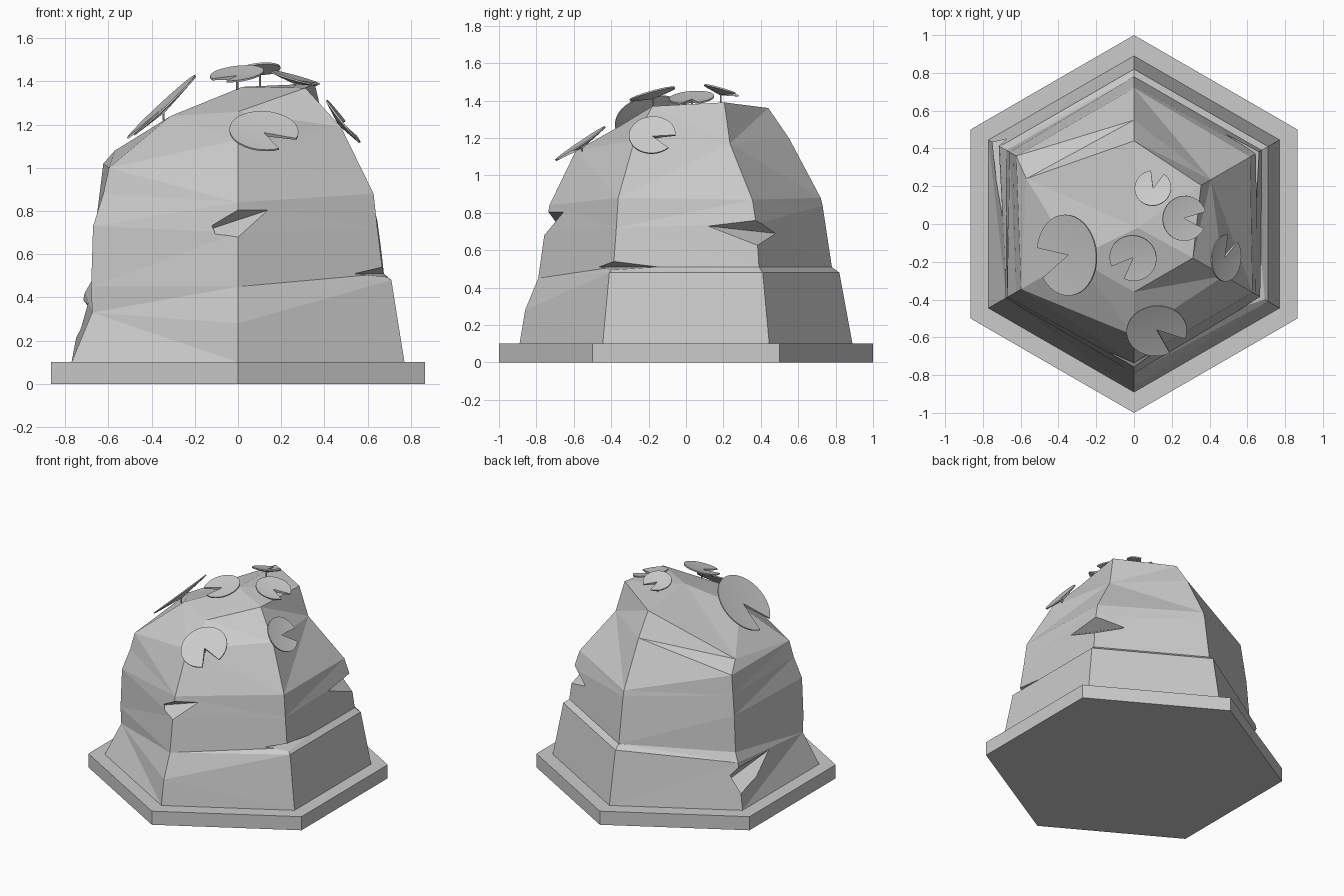
import bpy, bmesh
from math import sin, cos, radians, pi
from mathutils import Vector, Matrix

if "Cube" in bpy.data.objects:
    bpy.data.objects.remove(bpy.data.objects["Cube"])


def finish(bm, name):
    bmesh.ops.recalc_face_normals(bm, faces=bm.faces)
    me = bpy.data.meshes.new(name)
    bm.to_mesh(me)
    bm.free()
    ob = bpy.data.objects.new(name, me)
    bpy.context.collection.objects.link(ob)
    return ob


def polar(deg, r, z):
    return Vector((r * cos(radians(deg)), r * sin(radians(deg)), z))


# Hexagonal base plate, corners towards front and back
bm = bmesh.new()
ring = [bm.verts.new(polar(30 + 60 * k, 1, 0)) for k in range(6)]
plate = bm.faces.new(ring)
ext = bmesh.ops.extrude_face_region(bm, geom=[plate], use_keep_orig=True)
for v in ext["geom"]:
    if isinstance(v, bmesh.types.BMVert):
        v.co.z = 0.1
finish(bm, "base_plate")

# Rock: one (radius, height) profile per hexagon corner
profiles = {
    -90: [(.89, .1), (.86, .28), (.79, .45), (.755, .7), (.73, .84), (.59, 1.13), (.36, 1.26)],
    -30: [(.89, .1), (.82, .48), (.775, .51), (.745, .72), (.725, .88), (.55, 1.19), (.36, 1.37)],
    30: [(.89, .1), (.82, .48), (.78, .51), (.75, .74), (.71, .87), (.47, 1.17), (.41, 1.39)],
    90: [(.89, .1), (.82, .48), (.78, .51), (.73, .84), (.72, .88), (.55, 1.2), (.44, 1.36)],
    150: [(.89, .1), (.82, .42), (.78, .48), (.76, .74), (.74, .88), (.72, 1.02), (.62, 1.08)],
    210: [(.89, .1), (.78, .33), (.785, .45), (.775, .73), (.72, .88), (.69, 1.0), (.36, 1.24)],
}
bm = bmesh.new()
cols = [[bm.verts.new(polar(a, r, z)) for r, z in p] for a, p in profiles.items()]
cols[4][6].co = (-.57, .24, 1.08)
peak = bm.verts.new((0.02, -0.02, 1.375))
for i in range(6):
    a, b = cols[i], cols[(i + 1) % 6]
    for j in range(6):
        bm.faces.new((a[j], b[j], b[j + 1], a[j + 1]))
    bm.faces.new((a[6], b[6], peak))
bm.faces.new([c[0] for c in cols])
bmesh.ops.triangulate(bm, faces=[f for f in bm.faces if len(f.verts) == 4])
rock = finish(bm, "rock")


# Wedge-shaped chips cut from the rock corners
def chip(ang, r, z_low, z_high, right, right_z, left, left_z):
    bm = bmesh.new()
    corner = polar(ang, r, 0)
    pts = [polar(ang, r + .05, z_low), polar(ang, r + .05, z_high),
           corner + polar(ang + 120, right, right_z), corner + polar(ang - 120, left, left_z)]
    vs = [bm.verts.new(p) for p in pts]
    for t in ((0, 1, 2), (0, 1, 3), (0, 2, 3), (1, 2, 3)):
        bm.faces.new([vs[k] for k in t])
    ob = finish(bm, "chip_cutter")
    ob.hide_render = True
    ob.hide_set(True)
    mod = rock.modifiers.new("chip", 'BOOLEAN')
    mod.operation = 'DIFFERENCE'
    mod.object = ob
    mod.solver = 'EXACT'


chip(-90, .745, .65, .84, .18, .81, .17, .71)
chip(-30, .78, .49, .56, .25, .51, .16, .51)
chip(30, .755, .6, .79, .2, .69, .27, .73)
chip(150, .815, .14, .43, .42, .38, .12, .24)


# Lily pads: notched shallow funnels on short stems
def lily_pad(name, centre, r, normal, notch, stem):
    n = Vector(normal).normalized()
    x = Vector(notch)
    x = (x - n * x.dot(n)).normalized()
    y = n.cross(x)
    c = Vector(centre)
    bm = bmesh.new()
    steps, gap = 32, radians(22)
    layers = []
    for d, dip in ((.004, .012), (-.004, .024)):
        mid = bm.verts.new(c + n * (d - dip))
        rim = []
        for k in range(steps + 1):
            t = gap + (2 * pi - 2 * gap) * k / steps
            rim.append(bm.verts.new(c + (x * cos(t) + y * sin(t)) * r + n * d))
        for k in range(steps):
            bm.faces.new((mid, rim[k], rim[k + 1]))
        layers.append([mid] + rim)
    top, low = layers
    for k in range(steps + 2):
        q = (k + 1) % (steps + 2)
        bm.faces.new((top[k], top[q], low[q], low[k]))
    pad = finish(bm, name)
    for f in pad.data.polygons:
        f.use_smooth = len(f.vertices) == 3
    bm = bmesh.new()
    place = Matrix.Translation(c - n * .015 - Vector((0, 0, stem / 2)))
    bmesh.ops.create_cone(bm, cap_ends=True, segments=8, radius1=.005, radius2=.005,
                          depth=stem, matrix=place)
    finish(bm, name + "_stem")


# centre, radius, facing, notch direction, stem length
pads = [
    ((-.355, -.165, 1.28), .215, (-.68, -.06, .73), (-.9, -.25, -.8), .05),
    ((-.005, -.18, 1.435), .125, (-.12, -.28, 1), (-.7, -.7, 0), .06),
    ((.267, .03, 1.415), .12, (.28, -.08, 1), (1, -.1, 0), .04),
    ((.1, .19, 1.455), .097, (-.1, .3, 1), (.25, 1, 0), .07),
    ((.487, -.18, 1.215), .125, (.78, -.05, .62), (.1, 1, -.5), .03),
    ((.12, -.565, 1.17), .16, (.05, -.56, .83), (.8, -.6, -.4), .03),
]
for i, p in enumerate(pads):
    lily_pad(f"lily_pad_{i + 1}", *p)
